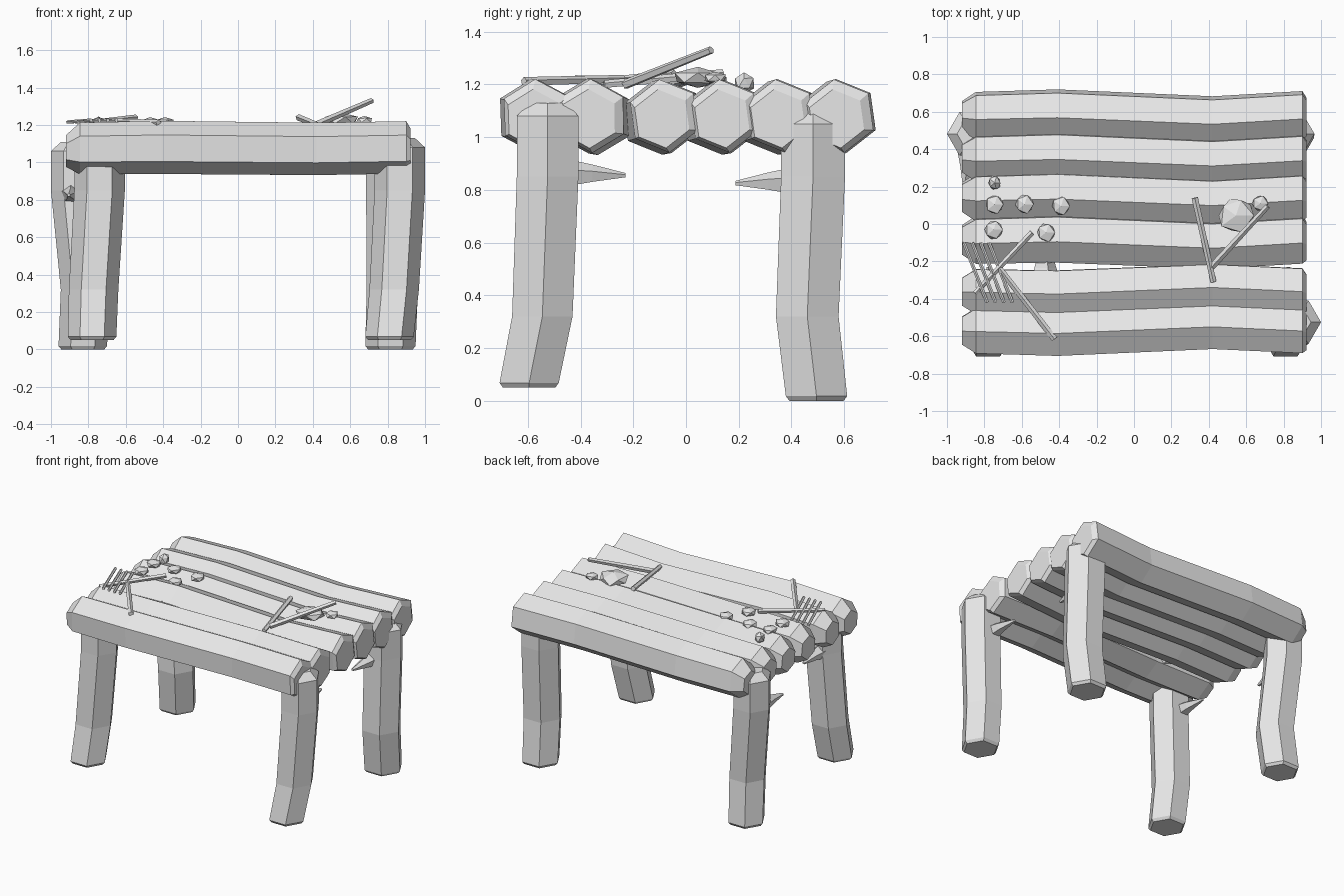
import bpy, bmesh, math, random
from mathutils import Vector

if "Cube" in bpy.data.objects:
    bpy.data.objects.remove(bpy.data.objects["Cube"])

random.seed(4)
grey = bpy.data.materials.new("plain grey")
grey.diffuse_color = (0.8, 0.8, 0.8, 1)
grey.use_nodes = True
grey.node_tree.nodes["Principled BSDF"].inputs["Base Color"].default_value = grey.diffuse_color


def finish(bm, name):
    bmesh.ops.recalc_face_normals(bm, faces=bm.faces)
    me = bpy.data.meshes.new(name)
    bm.to_mesh(me)
    bm.free()
    me.materials.append(grey)
    ob = bpy.data.objects.new(name, me)
    bpy.context.collection.objects.link(ob)
    return ob


def loft(name, rings, u, v, sides=6, turn=0.0):
    """Skin polygon rings (centre, radius) spanned by the axes u and v."""
    bm = bmesh.new()
    u, v = Vector(u), Vector(v)
    loops = []
    for c, r in rings:
        loop = []
        for i in range(sides):
            a = turn + math.tau * i / sides
            loop.append(bm.verts.new(Vector(c) + u * r * math.cos(a) + v * r * math.sin(a)))
        loops.append(loop)
    for a, b in zip(loops, loops[1:]):
        for i in range(sides):
            j = (i + 1) % sides
            bm.faces.new((a[i], a[j], b[j], b[i]))
    bm.faces.new(loops[0])
    bm.faces.new(loops[-1])
    return finish(bm, name)


def stick(name, a, b, r0, r1, sides=5):
    """Tapered straight stick from a to b."""
    d = (Vector(b) - Vector(a)).normalized()
    u = d.cross(Vector((0, 0, 1))).normalized()
    return loft(name, [(a, r0), (b, r1)], u, u.cross(d), sides, 0.3)


def stone(name, loc, size):
    """Rough faceted pebble."""
    bm = bmesh.new()
    bmesh.ops.create_icosphere(bm, subdivisions=1, radius=1)
    for p in bm.verts:
        k = random.uniform(0.92, 1.08)
        p.co = Vector(loc) + Vector([p.co[i] * size[i] * k for i in range(3)])
    return finish(bm, name)


# Table top: six slightly bent hexagonal logs
Z = 1.08
for n, (y, turn, bend) in enumerate([(-0.57, 92, 1), (-0.362, 91, 1), (-0.085, 98, -1),
                                     (0.143, 98, -1), (0.355, 98, -1), (0.578, 98, -1)]):
    rings = [((-0.92, y, Z - 0.02), 0.085),
             ((-0.845, y, Z - 0.005), 0.138),
             ((-0.41, y - 0.01 * bend, Z), 0.142),
             ((0.42, y + 0.025 * bend, Z - 0.008), 0.14),
             ((0.90, y + 0.003, Z), 0.14),
             ((0.922, y - 0.006, Z - 0.01), 0.112)]
    loft(f"top_log_{n + 1}", rings, (0, 1, 0), (0, 0, 1), 6, math.radians(turn))

# Knot stub between the logs
loft("log_stub", [((-0.48, -0.30, 1.08), 0.085), ((-0.48, -0.235, 1.08), 0.065),
                  ((-0.48, -0.15, 1.09), 0.04)], (1, 0, 0), (0, 0, 1), 5)

# Legs: bent hexagonal trunks, x at top / knee / foot, y at top / knee / foot
legs = {
    "front_right_leg": ((0.865, 0.835, 0.81), (-0.525, -0.545, -0.595), 0.05, 1.08, 0.135),
    "front_left_leg": ((-0.74, -0.772, -0.78), (-0.525, -0.545, -0.595), 0.05, 1.06, 0.135),
    "back_left_leg": ((-0.865, -0.815, -0.83), (0.482, 0.46, 0.495), 0.0, 1.06, 0.135),
    "back_right_leg": ((0.825, 0.825, 0.815), (0.482, 0.46, 0.495), 0.0, 1.05, 0.14),
}
for name, (xs, ys, foot, top, r) in legs.items():
    rings = [((xs[2], ys[2], foot), r * 0.85),
             ((xs[2], ys[2], foot + 0.018), r * 0.96),
             ((xs[1], ys[1], 0.32), r * 0.98),
             ((xs[0], ys[0], 0.85), r),
             ((xs[0], ys[0], top), r),
             ((xs[0], ys[0], top + 0.05), r * 0.6)]
    loft(name, rings, (1, 0, 0), (0, 1, 0))
    # Broken branch pointing inward
    s = 1 if ys[0] < 0 else -1
    z = 0.86 if s > 0 else 0.83
    y = ys[0]
    loft(name + "_branch", [((xs[0] - 0.03, y + s * 0.08, z), 0.055),
                            ((xs[0] - 0.03, y + s * 0.17, z), 0.036),
                            ((xs[0] - 0.04, y + s * 0.295, z - 0.005), 0.009)],
         (1, 0, 0), (0, 0, 1), 5, 0.3)

# Pebbles on the left side
for n, (x, y) in enumerate([(-0.745, 0.105), (-0.585, 0.105), (-0.39, 0.095),
                            (-0.75, -0.03), (-0.47, -0.045)]):
    stone(f"pebble_{n + 1}", (x, y, 1.215), (0.052, 0.055, 0.028))
stone("chip", (-0.745, 0.22, 1.205), (0.036, 0.042, 0.042))

# Large and small stone on the right side
stone("large_stone", (0.545, 0.045, 1.225), (0.10, 0.10, 0.04))
stone("small_stone", (0.675, 0.11, 1.225), (0.047, 0.045, 0.025))

# Twigs
stick("right_twig_1", (0.325, 0.14, 1.24), (0.425, -0.31, 1.20), 0.018, 0.016)
stick("right_twig_2", (0.415, -0.23, 1.20), (0.715, 0.095, 1.33), 0.019, 0.015)
stick("left_twig_1", (-0.85, -0.37, 1.205), (-0.545, -0.045, 1.24), 0.014, 0.016)
stick("left_twig_2", (-0.72, -0.235, 1.22), (-0.425, -0.615, 1.21), 0.016, 0.018)
for n in range(4):
    x = -0.91 + 0.045 * n
    stick(f"thin_twig_{n + 1}", (x, -0.10, 1.215), (x + 0.125, -0.42, 1.225), 0.010, 0.010)
